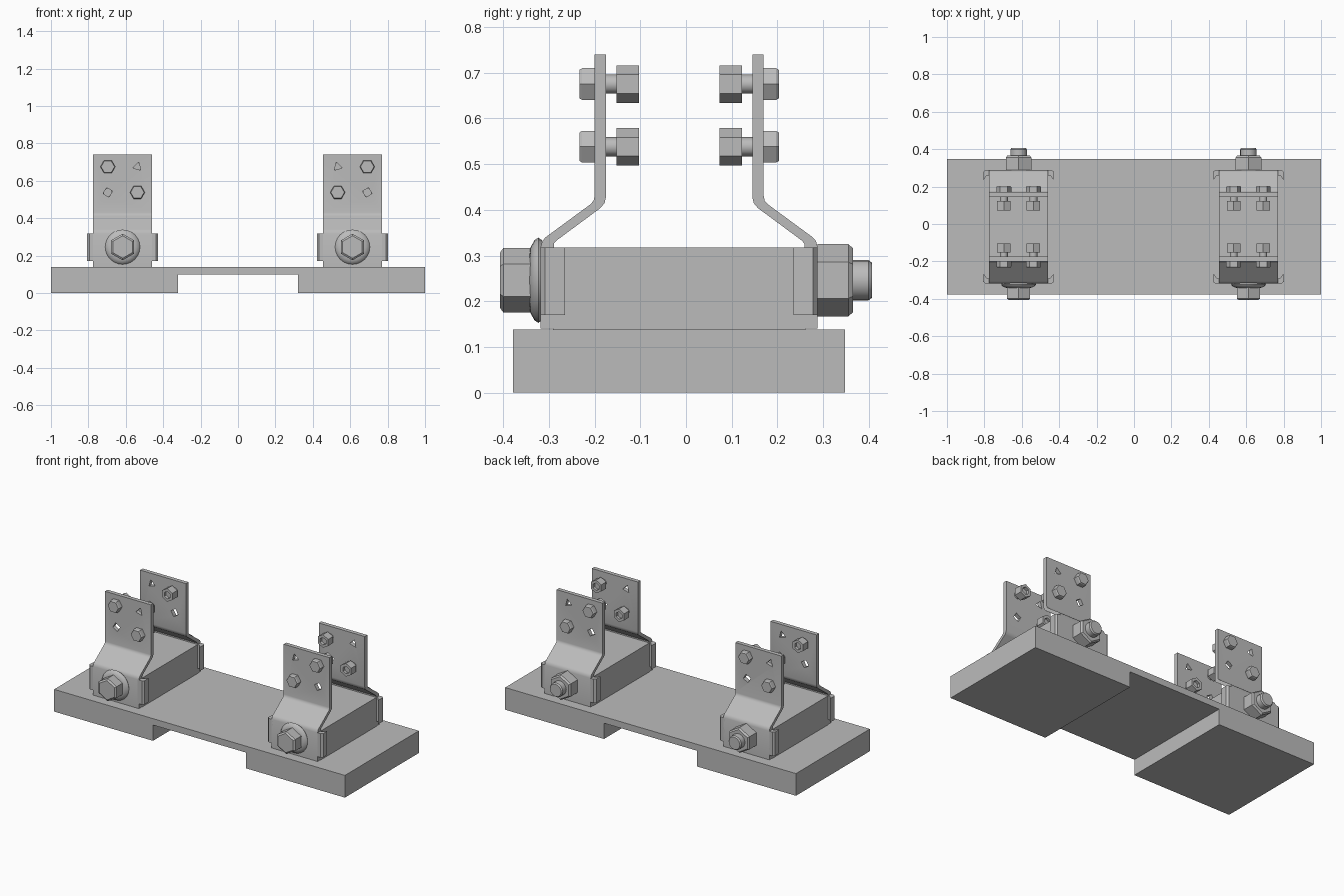
import bpy, bmesh, math
from mathutils import Matrix, Vector

cube = bpy.data.objects.get("Cube")
if cube:
    bpy.data.objects.remove(cube, do_unlink=True)

steel = bpy.data.materials.new("grey_steel")
steel.use_nodes = True
GREY = (0.5, 0.5, 0.5, 1)
steel.diffuse_color = GREY
steel.node_tree.nodes["Principled BSDF"].inputs["Base Color"].default_value = GREY


def finish(name, bm, matrix=Matrix(), smooth=False):
    """Turn a bmesh into a placed, shaded object."""
    bm.transform(matrix)
    bmesh.ops.recalc_face_normals(bm, faces=bm.faces)
    mesh = bpy.data.meshes.new(name)
    bm.to_mesh(mesh)
    bm.free()
    mesh.materials.append(steel)
    obj = bpy.data.objects.new(name, mesh)
    bpy.context.collection.objects.link(obj)
    if smooth:
        bpy.ops.object.select_all(action='DESELECT')
        obj.select_set(True)
        bpy.context.view_layer.objects.active = obj
        bpy.ops.object.shade_smooth_by_angle(angle=math.radians(35))
    return obj


def extrude(bm, points, offset):
    """Sweep a closed outline of 3D points along a vector."""
    a = [bm.verts.new(p) for p in points]
    b = [bm.verts.new(Vector(p) + Vector(offset)) for p in points]
    bm.faces.new(a)
    bm.faces.new(b)
    for i in range(len(a)):
        j = (i + 1) % len(a)
        bm.faces.new((a[i], a[j], b[j], b[i]))


def turned(name, rings, sides, x, z, matrix, phase=0.0, smooth=False):
    """Capped rings of (y, radius) around an axis along y."""
    bm = bmesh.new()
    loops = []
    for y, r in rings:
        angles = [phase + math.tau * k / sides for k in range(sides)]
        loops.append([bm.verts.new((x + r * math.cos(t), y, z + r * math.sin(t))) for t in angles])
    for a, b in zip(loops, loops[1:]):
        for i in range(sides):
            j = (i + 1) % sides
            bm.faces.new((a[i], a[j], b[j], b[i]))
    bm.faces.new(loops[0])
    bm.faces.new(loops[-1])
    return finish(name, bm, matrix, smooth)


POINT_UP = math.pi / 2
MID_Y = -0.015
HALF_W = 0.158
UPPER_Z, LOWER_Z, HOLE_X = 0.675, 0.538, 0.079

# Base plate with a shallow channel underneath
bm = bmesh.new()
outline = [(-1, 0), (-0.32, 0), (-0.32, 0.098), (0.32, 0.098), (0.32, 0), (1, 0), (1, 0.138), (-1, 0.138)]
extrude(bm, [(x, -0.378, z) for x, z in outline], (0, 0.726, 0))
finish("base_plate", bm)

# Bent sheet profile (y, z), relative to the station centre
SHEET = [(-0.303, 0.14), (-0.303, 0.318), (-0.299, 0.332), (-0.292, 0.34), (-0.194, 0.412),
         (-0.187, 0.42), (-0.185, 0.43), (-0.185, 0.74), (-0.16, 0.74), (-0.16, 0.428),
         (-0.163, 0.415), (-0.172, 0.404), (-0.268, 0.333), (-0.274, 0.326), (-0.275, 0.14)]
# Hooked ear outline (x, y)
EAR = [(0.15, -0.303), (0.178, -0.303), (0.19, -0.293), (0.187, -0.25), (0.17, -0.275), (0.15, -0.275)]


def bracket(prefix, matrix):
    bm = bmesh.new()
    extrude(bm, [(-HALF_W, y, z) for y, z in SHEET], (2 * HALF_W, 0, 0))
    plate = finish(prefix + "_bracket", bm, matrix, True)

    # Two open angular holes, cut through the upright
    bm = bmesh.new()
    for x, z, n in ((HOLE_X, UPPER_Z, 3), (-HOLE_X, LOWER_Z, 4)):
        turn = math.pi + 0.25
        ring = [(x + 0.026 * math.cos(turn + math.tau * k / n), -0.25,
                 z + 0.026 * math.sin(turn + math.tau * k / n)) for k in range(n)]
        extrude(bm, ring, (0, 0.15, 0))
    cutter = finish(prefix + "_hole_cutter", bm, matrix)
    cutter.hide_render = True
    cut = plate.modifiers.new("holes", 'BOOLEAN')
    cut.object = cutter
    cut.solver = 'EXACT'
    bpy.ops.object.select_all(action='DESELECT')
    plate.select_set(True)
    bpy.context.view_layer.objects.active = plate
    bpy.ops.object.modifier_apply(modifier=cut.name)
    bpy.data.objects.remove(cutter, do_unlink=True)

    # Side ears that hook round the block
    for side, s in (("inner", 1), ("outer", -1)):
        bm = bmesh.new()
        extrude(bm, [(s * x, y, 0.17) for x, y in EAR], (0, 0, 0.148))
        finish(f"{prefix}_{side}_ear", bm, matrix)

    # Small bolts with nuts on the inside
    for row, x, z in (("upper", -HOLE_X, UPPER_Z), ("lower", HOLE_X, LOWER_Z)):
        tag = f"{prefix}_{row}"
        turned(tag + "_bolt_head", [(-0.218, 0.036), (-0.212, 0.04), (-0.185, 0.04)], 6, x, z, matrix)
        turned(tag + "_bolt_shank", [(-0.19, 0.021), (-0.105, 0.021)], 12, x, z, matrix, 0, True)
        turned(tag + "_nut", [(-0.137, 0.022), (-0.137, 0.041), (-0.088, 0.041), (-0.088, 0.023),
                              (-0.11, 0.023)], 6, x, z, matrix, POINT_UP)


for name, cx, mirror in (("right", -0.617, 1), ("left", 0.612, -1)):
    place = Matrix.Translation((cx, MID_Y, 0))
    flip = Matrix.Diagonal((mirror, 1, 1, 1))

    # Raised block
    bm = bmesh.new()
    block = [(-HALF_W, 0.138), (HALF_W, 0.138), (HALF_W, 0.318), (-HALF_W, 0.318)]
    extrude(bm, [(x, -0.276, z) for x, z in block], (0, 0.552, 0))
    finish(name + "_block", bm, place)

    # Facing pair of brackets
    bracket(name + "_front", place @ flip)
    bracket(name + "_back", place @ Matrix.Rotation(math.pi, 4, 'Z') @ flip)

    # Large through bolt: domed washer, head, shank and nut
    turned(name + "_washer", [(-0.3, 0.088), (-0.308, 0.093), (-0.316, 0.088), (-0.325, 0.072),
                              (-0.329, 0.05)], 24, 0, 0.246, place, 0, True)
    turned(name + "_main_head", [(-0.392, 0.06), (-0.384, 0.071), (-0.32, 0.071)],
           6, 0, 0.246, place, POINT_UP)
    turned(name + "_main_shank", [(-0.3, 0.044), (0.414, 0.044), (0.422, 0.038)],
           20, 0, 0.246, place, 0, True)
    turned(name + "_main_nut", [(0.303, 0.079), (0.37, 0.079), (0.38, 0.07)],
           6, 0, 0.246, place, POINT_UP)
